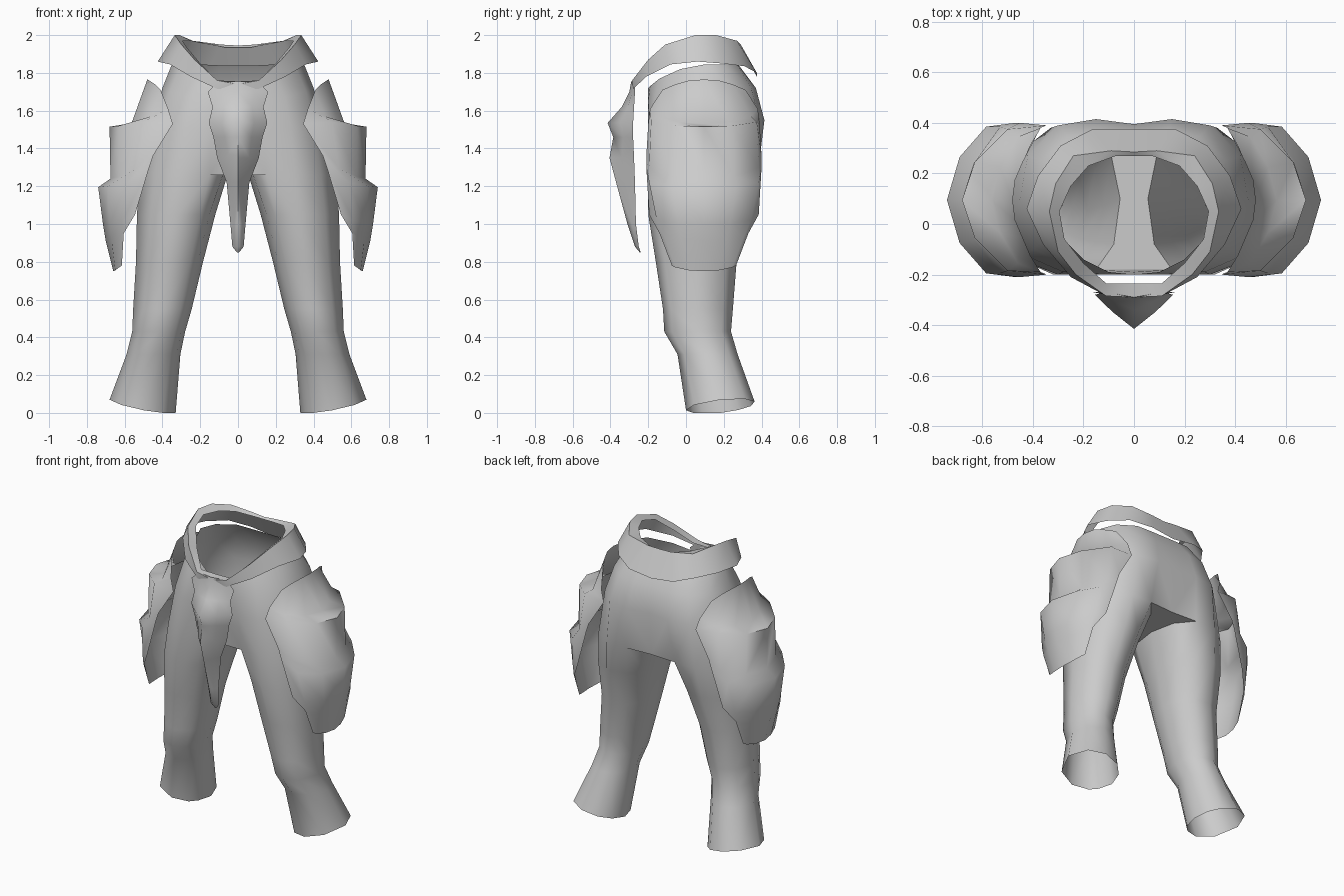
import bpy, math

grey = bpy.data.materials.new("armour_grey")
grey.diffuse_color = (0.6, 0.6, 0.6, 1)


def build(name, verts, faces, angle=70):
    """Right half of a part, mirrored across x = 0 and smoothed."""
    me = bpy.data.meshes.new(name)
    me.from_pydata(verts, [], faces)
    me.materials.append(grey)
    ob = bpy.data.objects.new(name, me)
    bpy.context.collection.objects.link(ob)
    mod = ob.modifiers.new("mirror", 'MIRROR')
    mod.use_clip = True
    mod.merge_threshold = 0.002
    bpy.ops.object.select_all(action='DESELECT')
    ob.select_set(True)
    bpy.context.view_layer.objects.active = ob
    bpy.ops.object.modifier_apply(modifier="mirror")
    bpy.ops.object.shade_smooth_by_angle(angle=math.radians(angle))
    return ob


def strips(rows, n, start=0, closed=False):
    """Quads between consecutive rows of n points, rows running top to bottom."""
    out = []
    for i in range(rows - 1):
        a, b = start + i * n, start + (i + 1) * n
        for j in range(n if closed else n - 1):
            k = (j + 1) % n
            out.append((a + j, b + j, b + k, a + k))
    return out


def loft(name, rows, angle=70):
    build(name, [p for r in rows for p in r], strips(len(rows), len(rows[0])), angle)


# Trousers: half rings of the hips, front centre round to back centre
hips = [
    [(0, -.2, 1.72), (.1, -.19, 1.73), (.2, -.14, 1.77), (.31, -.03, 1.82), (.35, .1, 1.845),
     (.31, .2, 1.845), (.2, .27, 1.845), (.1, .28, 1.84), (0, .28, 1.84)],
    [(0, -.2, 1.64), (.12, -.2, 1.65), (.25, -.165, 1.67), (.36, -.06, 1.70), (.4, .1, 1.72),
     (.365, .25, 1.72), (.26, .345, 1.72), (.13, .37, 1.72), (0, .36, 1.72)],
    [(0, -.19, 1.5), (.14, -.2, 1.5), (.28, -.19, 1.5), (.4, -.1, 1.52), (.455, .08, 1.54),
     (.42, .27, 1.55), (.3, .39, 1.55), (.15, .415, 1.55), (0, .395, 1.55)],
    [(0, -.18, 1.26), (.15, -.18, 1.26), (.3, -.2, 1.26), (.44, -.12, 1.26), (.52, .08, 1.26),
     (.46, .28, 1.26), (.33, .38, 1.26), (.18, .38, 1.26), (0, .37, 1.26)],
]
verts = [p for r in hips for p in r]
faces = strips(4, 9)
last = 27                                   # first index of the lowest hip ring
inner = [(.09, .27, 1.26), (.055, .1, 1.26), (.08, -.08, 1.26)]
verts += inner
ring = list(range(last + 1, last + 8)) + [36, 37, 38]
faces.append((last + 8, last + 7, 36, 37, 38, last + 1, last))   # crotch underside

# Legs: ten-sided rings (z, inner x, outer x, front y, back y)
legs = [(1.05, .12, .535, -.2, .345), (.8, .185, .54, -.16, .27), (.55, .245, .555, -.122, .25),
        (.43, .28, .56, -.115, .24), (.31, .305, .59, -.045, .275), (0, .33, .68, 0, .365)]
angles = [-128, -92, -50, 0, 45, 82, 118, 148, 180, 212]
for z, x0, x1, y0, y1 in legs:
    new = []
    for a in angles:
        c, s = math.cos(math.radians(a)), math.sin(math.radians(a))
        x = (x0 + x1) / 2 + c * (x1 - x0) / 2
        y = (y0 + y1) / 2 + s * (y1 - y0) / 2
        tilt = max(0, (x - .33) * .2 + .02 * s) if z == 0 else 0   # slanted hem
        new.append(len(verts))
        verts.append((x, y, z + tilt))
    for j in range(10):
        k = (j + 1) % 10
        faces.append((ring[j], new[j], new[k], ring[k]))
    ring = new
build("trousers", verts, faces, 60)

# Belt: open band with inner edge, crest and outer lower edge
loft("belt", [
    [(0, -.235, 1.755), (.11, -.235, 1.757), (.2, -.155, 1.85), (.275, -.06, 1.94), (.295, .05, 1.97),
     (.25, .15, 1.97), (.18, .23, 1.955), (.07, .27, 1.935), (0, .27, 1.935)],
    [(0, -.29, 1.74), (.11, -.285, 1.76), (.23, -.2, 1.87), (.3, -.11, 1.95), (.335, .05, 2),
     (.31, .16, 2), (.24, .27, 1.97), (.09, .29, 1.95), (0, .285, 1.945)],
    [(0, -.28, 1.7), (.11, -.28, 1.715), (.25, -.21, 1.78), (.36, -.08, 1.845), (.425, .06, 1.86),
     (.38, .19, 1.85), (.29, .31, 1.835), (.165, .375, 1.8), (0, .375, 1.78)],
])

# Hip guards: three flared tiers; each row runs from edge to apex (x, half depth, z)
guard = [
    [(.41, .22, 1.71), (.44, .15, 1.74), (.47, .08, 1.76), (.48, 0, 1.765)],
    [(.37, .285, 1.61), (.46, .25, 1.57), (.53, .13, 1.54), (.565, 0, 1.53)],
    [(.345, .295, 1.53), (.5, .28, 1.54), (.63, .15, 1.52), (.68, 0, 1.515)],
    [(.45, .305, 1.36), (.53, .29, 1.3), (.63, .16, 1.25), (.675, 0, 1.24)],
    [(.47, .305, 1.3), (.585, .29, 1.22), (.69, .17, 1.2), (.74, 0, 1.195)],
    [(.545, .29, 1.05), (.61, .25, 1.02), (.68, .14, 1), (.715, 0, 1)],
    [(.605, .235, .95), (.63, .21, .93), (.67, .12, .92), (.7, 0, .91)],
    [(.615, .17, .78), (.63, .15, .77), (.65, .08, .755), (.66, 0, .75)],
]
mid = .095
loft("hip_guards", [[(x, mid - d, z) for x, d, z in r] +
                    [(x, mid + d, z) for x, d, z in reversed(r[:-1])] for r in guard], 80)

# Front guard: ridged plate (half width, edge y, ridge y, z)
ridge = [(.1, -.27, -.29, 1.755), (.16, -.27, -.3, 1.7), (.135, -.275, -.34, 1.62),
         (.155, -.28, -.415, 1.535), (.13, -.28, -.385, 1.46), (.11, -.275, -.405, 1.35),
         (.06, -.27, -.37, 1.22), (.04, -.265, -.31, 1), (.03, -.25, -.27, .88),
         (.006, -.24, -.245, .85)]
loft("front_guard", [[(0, r, z), (w * .55, r + (e - r) * .5, z), (w, e, z)]
                     for w, e, r, z in ridge], 80)
